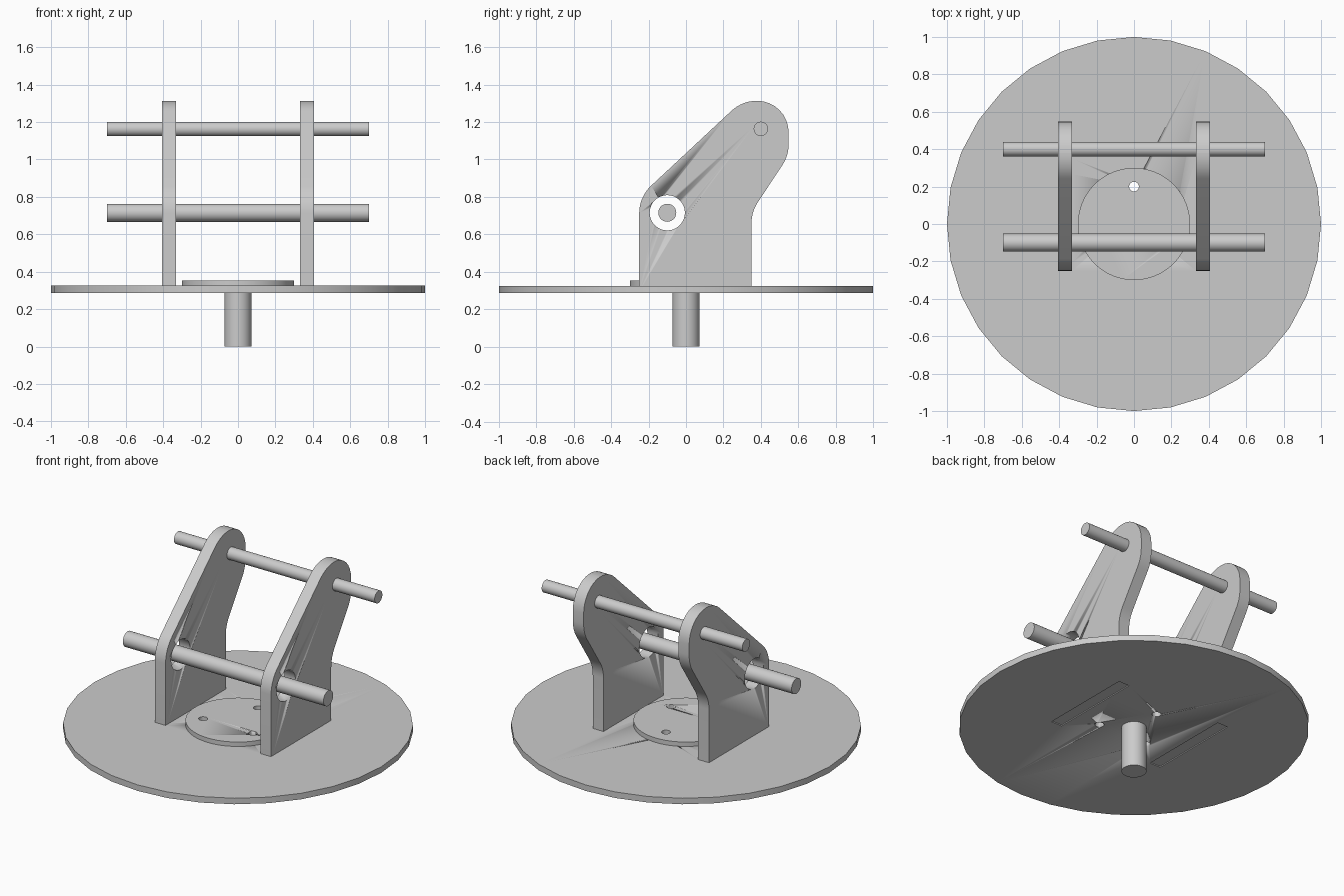
import bpy
import bmesh
from math import pi, cos, sin, tan, radians
from mathutils import Vector

old = bpy.data.objects.get("Cube")
if old:
    bpy.data.objects.remove(old, do_unlink=True)

steel = bpy.data.materials.new("plain grey")
steel.use_nodes = True
GREY = (0.6, 0.6, 0.6, 1)
steel.diffuse_color = GREY
steel.node_tree.nodes["Principled BSDF"].inputs["Base Color"].default_value = GREY


def finish(obj, smooth=True):
    obj.data.materials.append(steel)
    bpy.ops.object.select_all(action='DESELECT')
    obj.select_set(True)
    bpy.context.view_layer.objects.active = obj
    if smooth:
        bpy.ops.object.shade_smooth_by_angle(angle=radians(30))
    return obj


def cylinder(name, radius, length, centre, along_x=False, sides=32):
    rot = (0, pi / 2, 0) if along_x else (0, 0, 0)
    bpy.ops.mesh.primitive_cylinder_add(vertices=sides, radius=radius, depth=length,
                                        location=centre, rotation=rot)
    obj = bpy.context.object
    obj.name = name
    return finish(obj)


def box(name, size, centre):
    bpy.ops.mesh.primitive_cube_add(size=1, location=centre)
    obj = bpy.context.object
    obj.name = name
    obj.scale = size
    return obj


def cut(obj, cutter):
    cutter.hide_render = True
    mod = obj.modifiers.new("cut", 'BOOLEAN')
    mod.object = cutter
    mod.solver = 'EXACT'
    bpy.ops.object.select_all(action='DESELECT')
    bpy.context.view_layer.objects.active = obj
    obj.select_set(True)
    bpy.ops.object.modifier_apply(modifier=mod.name)
    bpy.data.objects.remove(cutter, do_unlink=True)


def rounded(corners, steps=8):
    """Outline with each (y, z, radius) corner filleted by an arc."""
    out = []
    n = len(corners)
    for i, (y, z, r) in enumerate(corners):
        p = Vector((y, z))
        if r == 0:
            out.append(p)
            continue
        a = (Vector(corners[i - 1][:2]) - p).normalized()
        b = (Vector(corners[(i + 1) % n][:2]) - p).normalized()
        half = a.angle(b) / 2
        centre = p + (a + b).normalized() * (r / sin(half))
        start = p + a * (r / tan(half)) - centre
        end = p + b * (r / tan(half)) - centre
        sweep = start.angle(end)
        for k in range(steps + 1):
            t = k / steps
            out.append(centre + (start * sin((1 - t) * sweep) + end * sin(t * sweep)) / sin(sweep))
    return out


# Side plate dimensions
PLATE_X, PLATE_T = 0.368, 0.075
outline = rounded([(-0.25, 0.293, 0), (-0.25, 0.80, 0.2), (0.30, 1.313, 0.2),
                   (0.548, 1.313, 0.168), (0.548, 1.02, 0.2),
                   (0.35, 0.72, 0.2), (0.35, 0.293, 0)])
LOW_ROD = (0, -0.10, 0.715)
HIGH_ROD = (0, 0.40, 1.163)

# Round base, flange and shaft
base = cylinder("base_disc", 1, 0.038, (0, 0, 0.306))
flange = cylinder("shaft_flange", 0.3, 0.028, (0, 0, 0.339), sides=64)
cylinder("shaft", 0.072, 0.287, (0, 0, 0.1435))

# Bolt holes through flange and base
for k in range(3):
    a = pi / 2 + k * 2 * pi / 3
    for part in (base, flange):
        cut(part, cylinder("hole_cutter", 0.026, 0.3, (0.2 * cos(a), 0.2 * sin(a), 0.33), sides=24))

# Side plates seated in slots of the base
for side, name in ((1, "left"), (-1, "right")):
    cut(base, box("slot_cutter", (PLATE_T, 0.6, 0.2), (side * PLATE_X, 0.05, 0.3)))
    bm = bmesh.new()
    x0 = side * PLATE_X - PLATE_T / 2
    face = bm.faces.new([bm.verts.new((x0, p.x, p.y)) for p in outline])
    ext = bmesh.ops.extrude_face_region(bm, geom=[face])
    bmesh.ops.translate(bm, vec=(PLATE_T, 0, 0),
                        verts=[v for v in ext["geom"] if isinstance(v, bmesh.types.BMVert)])
    bmesh.ops.recalc_face_normals(bm, faces=bm.faces)
    mesh = bpy.data.meshes.new(name + "_side_plate")
    bm.to_mesh(mesh)
    bm.free()
    plate = bpy.data.objects.new(name + "_side_plate", mesh)
    bpy.context.collection.objects.link(plate)
    finish(plate)
    cut(plate, cylinder("bore_cutter", 0.094, 2, LOW_ROD, True, 48))
    cut(plate, cylinder("pin_cutter", 0.0385, 2, HIGH_ROD, True))

# Cross rods
cylinder("lower_rod", 0.048, 1.4, LOW_ROD, True)
cylinder("upper_rod", 0.0385, 1.4, HIGH_ROD, True)
